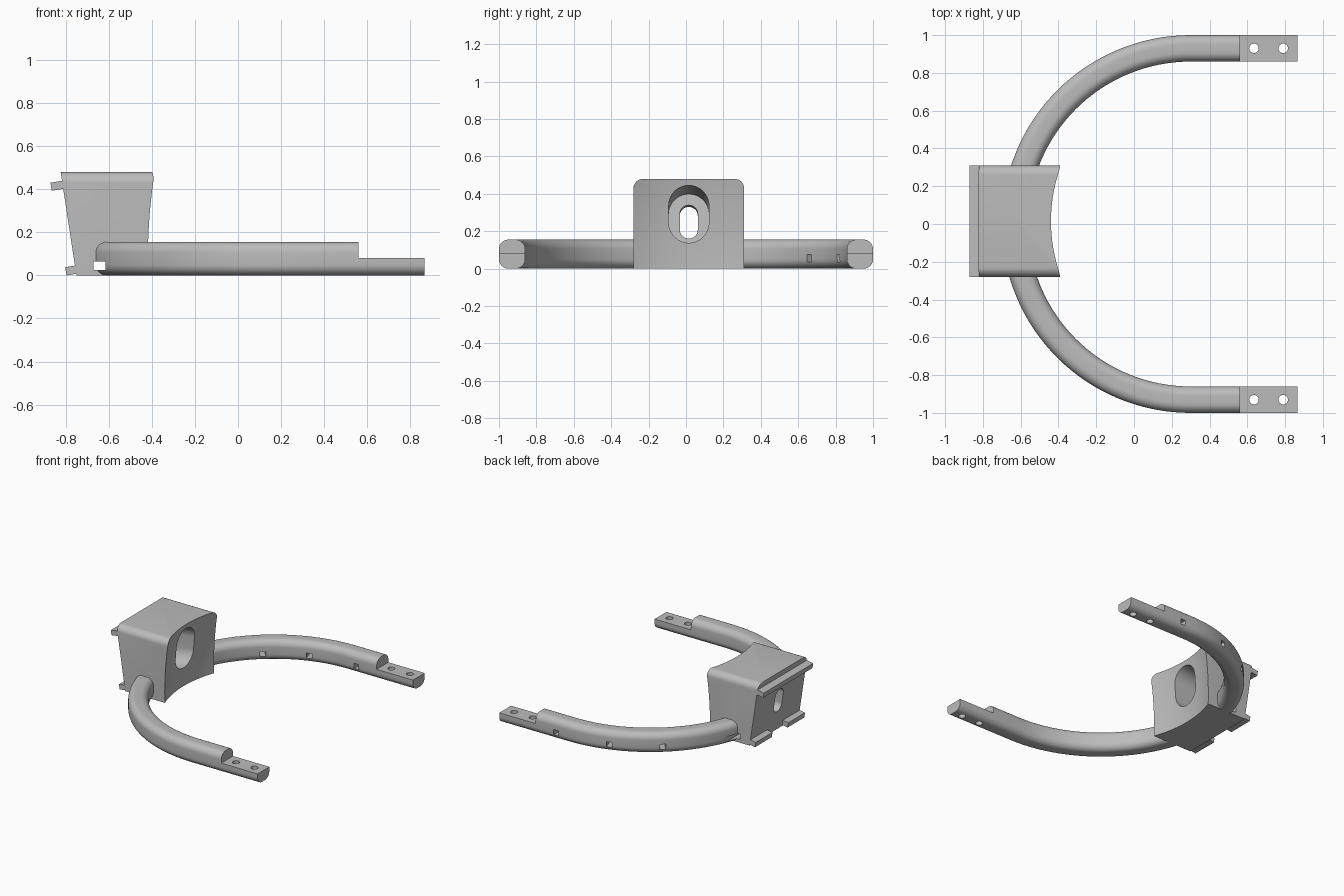
import bpy, bmesh
from math import sin, cos, pi, radians
from mathutils import Vector, Matrix

if "Cube" in bpy.data.objects:
    bpy.data.objects.remove(bpy.data.objects["Cube"])

grey = bpy.data.materials.new("plain grey")
grey.use_nodes = True
grey.diffuse_color = (0.5, 0.5, 0.5, 1)
grey.node_tree.nodes["Principled BSDF"].inputs["Base Color"].default_value = (0.5, 0.5, 0.5, 1)

X, Y, Z = Vector((1, 0, 0)), Vector((0, 1, 0)), Vector((0, 0, 1))
MID = 0.015          # block centre in y
HALF = 0.295         # block half width
ARC_X = 0.3          # centre of the arc
ARC_R = 0.93
WIDTH, HEIGHT = 0.14, 0.155


def finish(name, bm):
    bmesh.ops.recalc_face_normals(bm, faces=bm.faces)
    mesh = bpy.data.meshes.new(name)
    bm.to_mesh(mesh)
    bm.free()
    mesh.materials.append(grey)
    obj = bpy.data.objects.new(name, mesh)
    bpy.context.collection.objects.link(obj)
    return obj


def loft(rings):
    bm = bmesh.new()
    loops = [[bm.verts.new(p) for p in ring] for ring in rings]
    for a, b in zip(loops, loops[1:]):
        for i in range(len(a)):
            j = (i + 1) % len(a)
            bm.faces.new((a[i], a[j], b[j], b[i]))
    bm.faces.new(loops[0])
    bm.faces.new(loops[-1])
    return bm


def prism(pts, origin, u, v, sweep):
    ring = [Vector(origin) + u * a + v * b for a, b in pts]
    return loft([ring, [p + sweep for p in ring]])


def box(name, lo, hi, turn=Matrix.Identity(4)):
    bm = prism([(lo[0], lo[1]), (hi[0], lo[1]), (hi[0], hi[1]), (lo[0], hi[1])],
               (0, 0, lo[2]), X, Y, Z * (hi[2] - lo[2]))
    bm.transform(turn)
    return finish(name, bm)


def rounded(w, h, r, n=8):
    """Rounded rectangle outline, centred."""
    pts = []
    for k, (sx, sy) in enumerate(((1, 1), (-1, 1), (-1, -1), (1, -1))):
        for i in range(n + 1):
            a = (k + i / n) * pi / 2
            pts.append((sx * (w / 2 - r) + r * cos(a), sy * (h / 2 - r) + r * sin(a)))
    return pts


def cut(obj, cutters):
    bpy.context.view_layer.objects.active = obj
    for c in cutters:
        mod = obj.modifiers.new("cut", 'BOOLEAN')
        mod.operation, mod.solver, mod.object = 'DIFFERENCE', 'EXACT', c
        bpy.ops.object.modifier_apply(modifier=mod.name)


def smooth(obj):
    bpy.ops.object.select_all(action='DESELECT')
    obj.select_set(True)
    bpy.context.view_layer.objects.active = obj
    bpy.ops.object.shade_smooth_by_angle(angle=radians(30))


# U-shaped frame: rounded bar swept along straight, half circle, straight
path = [((0.865, ARC_R), Y)]
for i in range(65):
    a = pi / 2 + pi * i / 64
    n = Vector((cos(a), sin(a), 0))
    path.append(((ARC_X + ARC_R * n.x, ARC_R * n.y), n))
path.append(((0.865, -ARC_R), -Y))
section = rounded(WIDTH, HEIGHT, 0.05)
frame = finish("curved_frame", loft(
    [[Vector((p[0], p[1], HEIGHT / 2)) + n * a + Z * b for a, b in section] for p, n in path]))

# Block: sloped back, top side edges rounded
bm = prism([(-0.75, 0), (-0.823, 0.48), (-0.3, 0.48), (-0.3, 0)],
           (0, MID - HALF, 0), X, Z, Y * 2 * HALF)
edges = [e for e in bm.edges
         if all(v.co.z > 0.4 for v in e.verts) and abs(e.verts[0].co.y - e.verts[1].co.y) < 0.01]
bmesh.ops.bevel(bm, geom=edges, offset=0.05, segments=8, profile=0.5, affect='EDGES')
block = finish("mount_block", bm)

# Cutter for the hollow front of the block
bm = bmesh.new()
bmesh.ops.create_uvsphere(bm, u_segments=160, v_segments=96, radius=1)
bm.transform(Matrix.Translation((0.53, MID, 0.08)) @ Matrix.Diagonal((1, 0.93, 1.64, 1)))
hollow = finish("hollow_cutter", bm)

# Cutters for the tilted stepped slot through the block
axis, up = Vector((0.988, 0, 0.152)), Vector((-0.152, 0, 0.988))
floor = Vector((-0.725, MID, 0.25))
big_slot = finish("big_slot_cutter", prism(rounded(0.215, 0.30, 0.107, 16), floor, Y, up, axis * 0.6))
small_slot = finish("small_slot_cutter", prism(rounded(0.096, 0.18, 0.0475, 12),
                                               floor - axis * 0.2, Y, up, axis * 0.3))

# Side channel shared by block and frame
channel = box("channel_cutter", (-0.67, -0.6, 0.025), (-0.615, 0.6, 0.065))

# Stepped ends, screw holes and small windows in the frame
frame_cutters = [channel, big_slot]
for s in (1, -1):
    frame_cutters.append(box("step_cutter", (0.56, s * ARC_R - 0.1, 0.08), (1, s * ARC_R + 0.1, 0.3)))
    for x in (0.635, 0.79):
        frame_cutters.append(finish("screw_cutter", prism(
            rounded(0.05, 0.05, 0.0249, 6), (x, s * ARC_R, -0.1), X, Y, Z * 0.4)))
for x, deg in ((0.39, 0), (ARC_X, 18.6), (ARC_X, 40)):
    turn = Matrix.Translation((x, 0, 0)) @ Matrix.Rotation(radians(deg), 4, 'Z')
    frame_cutters.append(box("window_cutter", (-0.02, 0.8, 0.035), (0.02, 1.1, 0.075), turn))

block_cutters = [hollow, big_slot, small_slot, channel]
cut(frame, frame_cutters)
cut(block, block_cutters)
for c in set(frame_cutters + block_cutters):
    bpy.data.objects.remove(c)
smooth(frame)
smooth(block)

# Tilted tabs on the back of the block
TOP_TAB = [(-0.87, 0.43), (-0.865, 0.393), (-0.80, 0.403), (-0.806, 0.441)]
LOW_TAB = [(-0.802, 0.038), (-0.796, 0), (-0.74, 0.009), (-0.746, 0.047)]
for name, pts, y, length in (("top_tab", TOP_TAB, MID - HALF, 2 * HALF),
                             ("right_lower_tab", LOW_TAB, MID - HALF, 0.2),
                             ("left_lower_tab", LOW_TAB, MID + HALF - 0.2, 0.2)):
    finish(name, prism(pts, (0, y, 0), X, Z, Y * length))
